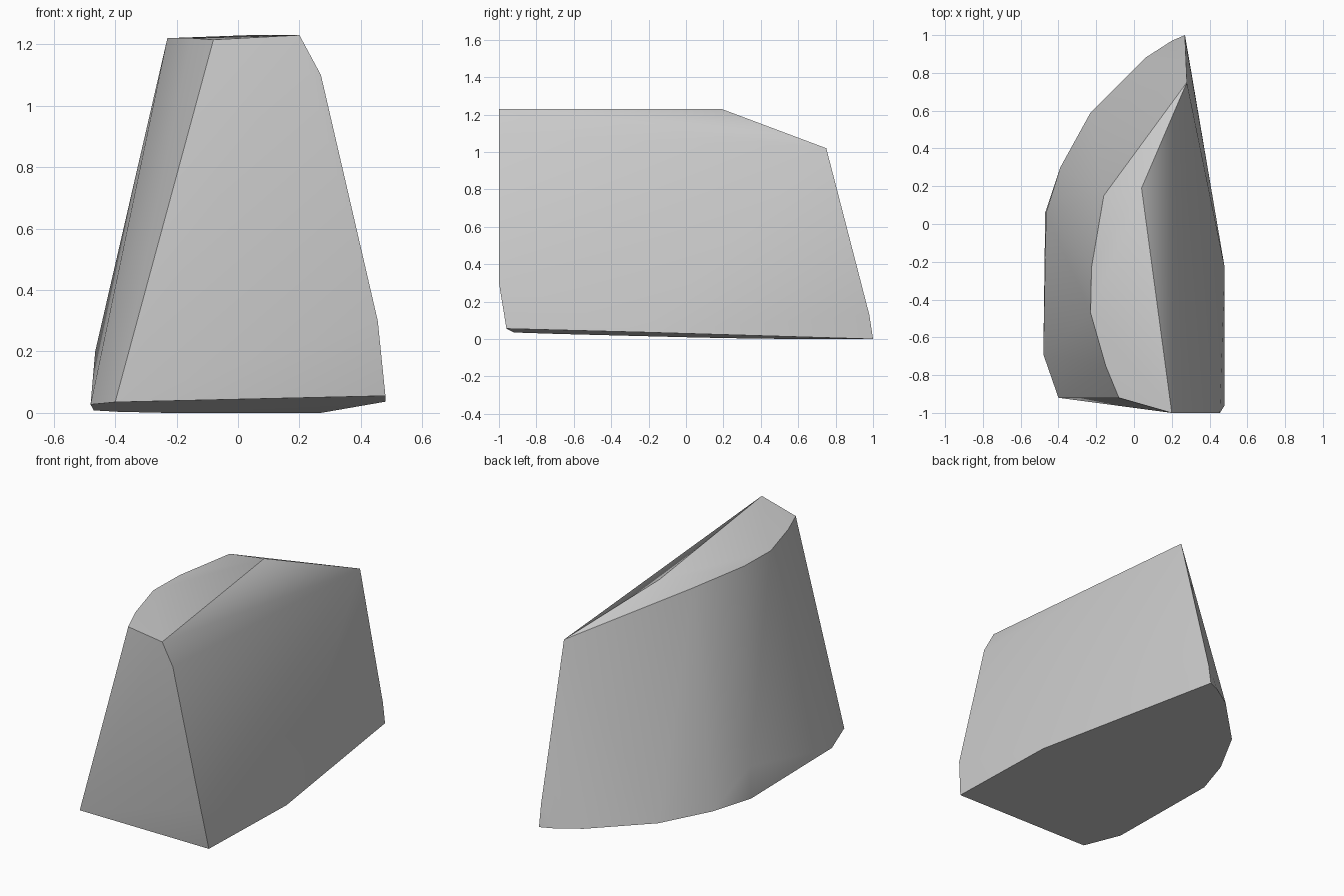
import bpy
import bmesh
import math

# Remove the default cube only
default_cube = bpy.data.objects.get("Cube")
if default_cube:
    bpy.data.objects.remove(default_cube, do_unlink=True)


def make_material(name, colour):
    """One flat colour for viewport and render."""
    material = bpy.data.materials.new(name)
    material.use_nodes = True
    material.diffuse_color = colour
    shader = material.node_tree.nodes["Principled BSDF"]
    shader.inputs["Base Color"].default_value = colour
    return material


def base_height(x, y):
    """The underside is one slightly tilted plane."""
    return max(0.0, 0.02 + 0.022 * x - 0.026 * y)


def convex_solid(name, points, material):
    """Wrap the outline points in a closed faceted shell."""
    mesh = bpy.data.meshes.new(name)
    bm = bmesh.new()
    for point in points:
        bm.verts.new(point)
    hull = bmesh.ops.convex_hull(bm, input=bm.verts)
    unused = [item for item in hull["geom_interior"] if isinstance(item, bmesh.types.BMVert)]
    bmesh.ops.delete(bm, geom=unused, context="VERTS")
    bmesh.ops.dissolve_limit(bm, angle_limit=math.radians(0.5), verts=bm.verts, edges=bm.edges)
    bmesh.ops.recalc_face_normals(bm, faces=bm.faces)
    bm.to_mesh(mesh)
    bm.free()
    solid = bpy.data.objects.new(name, mesh)
    bpy.context.collection.objects.link(solid)
    mesh.materials.append(material)
    return solid


# Underside outline: rounded on one side, nearly straight on the other
base_outline = [
    (0.27, 1), (0.2, 0.97), (0.06, 0.88), (-0.23, 0.59), (-0.39, 0.3),
    (-0.47, 0.06), (-0.48, -0.69), (-0.4, -0.92), (0.48, -0.96), (0.48, -0.23),
]

# Top outline, level from front to back
top_outline = [
    (0.2, -1, 1.23), (0.04, 0.19, 1.23), (-0.16, 0.15, 1.22),
    (-0.225, -0.23, 1.22), (-0.23, -0.47, 1.22), (-0.15, -0.75, 1.22),
    (-0.08, -0.92, 1.215),
]

# Chamfered shoulder, rear ridge and lower corners
corners = [
    (0.27, -1, 1.1), (0.28, 0.75, 1.02), (0.455, -1, 0.3),
    (0.27, 0.98, 0.13), (-0.465, 0.06, 0.2),
]

points = [(x, y, base_height(x, y)) for x, y in base_outline] + top_outline + corners
grey = make_material("plain grey", (0.6, 0.6, 0.6, 1))
block = convex_solid("tapered_block", points, grey)

# Smooth the rounded side while keeping the rims sharp
bpy.ops.object.select_all(action="DESELECT")
block.select_set(True)
bpy.context.view_layer.objects.active = block
bpy.ops.object.shade_smooth_by_angle(angle=math.radians(35))
